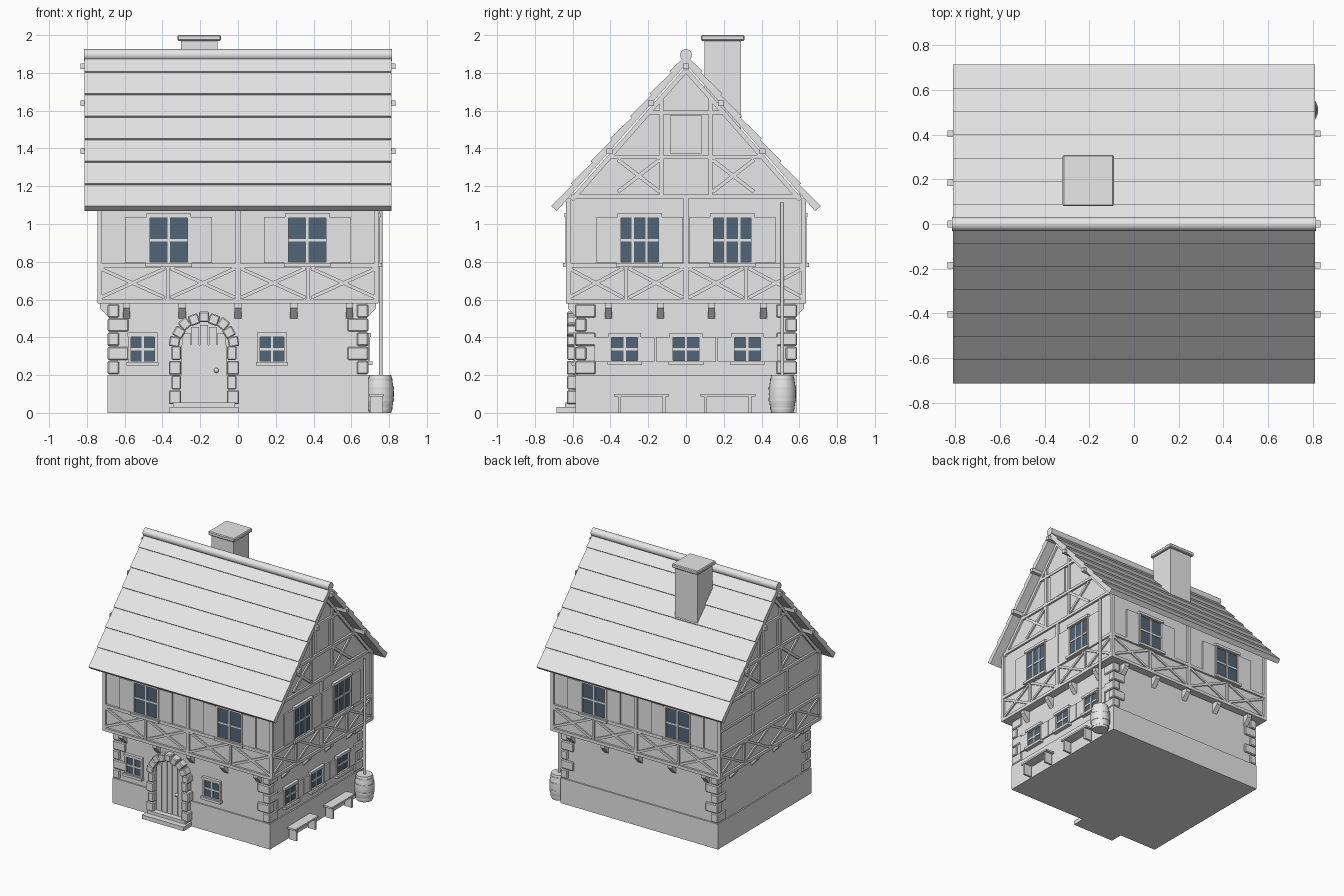
import bpy, bmesh, math
from mathutils import Matrix, Vector

cube = bpy.data.objects.get("Cube")
if cube:
    bpy.data.objects.remove(cube)


def material(name, colour):
    m = bpy.data.materials.new(name)
    m.use_nodes = True
    m.diffuse_color = colour
    m.node_tree.nodes["Principled BSDF"].inputs["Base Color"].default_value = colour
    return m


GREY = material("pale_grey", (0.8, 0.8, 0.8, 1))
GLASS = material("dark_blue_glass", (0.085, 0.13, 0.185, 1))
FRONT, RIGHT, BACK, LEFT = range(4)
parts = {}


def part(name):
    return parts.setdefault(name, bmesh.new())


def turn(side):
    return Matrix.Rotation(side * math.pi / 2, 4, 'Z')


# Box on one side of the house: u runs along the wall, depth runs outwards
def box(name, side, u, z, w, h, d0, d1, tilt=0):
    m = (turn(side) @ Matrix.Translation((u, -(d0 + d1) / 2, z))
         @ Matrix.Rotation(tilt, 4, 'Y') @ Matrix.Diagonal((w, d1 - d0, h, 1)))
    bmesh.ops.create_cube(part(name), size=1, matrix=m)


def strut(name, side, a, b, w, d0, d1):
    du, dz = b[0] - a[0], b[1] - a[1]
    box(name, side, (a[0] + b[0]) / 2, (a[1] + b[1]) / 2,
        math.hypot(du, dz), w, d0, d1, -math.atan2(dz, du))


# Profile of (depth, z) points swept along the wall
def prism(name, side, pts, u0, u1):
    bm, m = part(name), turn(side)
    rings = [[bm.verts.new(m @ Vector((u, -d, z))) for d, z in pts] for u in (u0, u1)]
    for r in rings:
        bm.faces.new(r)
    for i in range(len(pts)):
        j = (i + 1) % len(pts)
        bm.faces.new((rings[0][i], rings[0][j], rings[1][j], rings[1][i]))


def lathe(name, x, y, profile, n=24):
    bm = part(name)
    rings = [[bm.verts.new((x + r * math.cos(i * math.tau / n),
                            y + r * math.sin(i * math.tau / n), z)) for i in range(n)]
             for r, z in profile]
    for a, b in zip(rings, rings[1:]):
        for i in range(n):
            bm.faces.new((a[i], a[i - 1], b[i - 1], b[i]))
    bm.faces.new(rings[0])
    bm.faces.new(rings[-1])


# Glass, frame, glazing bars, sill, lintel and optional shutters
def window(side, u, z, w, h, wall, shutter=0, bars=(0,), f=0.015):
    box("window_glass", side, u, z, w, h, wall, wall + 0.005)
    for s in (-1, 1):
        box("window_frames", side, u + s * (w + f) / 2, z, f, h + 2 * f, wall, wall + 0.018)
        box("window_frames", side, u, z + s * (h + f) / 2, w, f, wall, wall + 0.018)
        if shutter:
            box("shutters", side, u + s * (w / 2 + f + shutter / 2), z,
                shutter, h + 0.01, wall, wall + 0.012)
    for b in bars:
        box("glazing_bars", side, u + b, z, 0.013, h, wall, wall + 0.011)
    box("glazing_bars", side, u, z, w, 0.013, wall, wall + 0.01)
    box("window_sills", side, u, z - h / 2 - f, w + 0.045, 0.02, wall, wall + 0.032)
    box("window_lintels", side, u, z + h / 2 + f, w + 0.035, 0.02, wall, wall + 0.024)


# Masonry, jettied upper storey and gable
box("plinth", FRONT, 0, 0.1, 1.38, 0.2, -0.585, 0.585)
box("ground_floor", FRONT, 0, 0.39, 1.36, 0.4, -0.575, 0.575)
prism("upper_floor", FRONT, [(-0.62, 0.58), (0.62, 0.58), (0.62, 1.125),
                             (0, 1.83), (-0.62, 1.125)], -0.73, 0.73)

# Corner stones alternating long and short
for sx in (-1, 1):
    for sy in (-1, 1):
        for row in range(5):
            a, b = (0.06, 0.11) if row % 2 == 0 else (0.11, 0.06)
            y = -sy * (0.588 - b / 2)
            box("corner_stones", FRONT, sx * (0.69 - a / 2), 0.54 - row * 0.075,
                a, 0.07, y - b / 2, y + b / 2)

# Timber framing on each side
for side in range(4):
    gable = side in (RIGHT, LEFT)
    half, wall, base = (0.635, 0.73, 0.68) if gable else (0.745, 0.62, 0.575)
    out = wall + 0.015
    for z in (0.592, 0.78):
        box("timber_rails", side, 0, z, 2 * half, 0.024, wall, out)
    for u in (-half + 0.0125, 0, half - 0.0125):
        if u or side != LEFT:
            box("timber_posts", side, u, 0.86, 0.025, 0.55, wall, out - 0.001)
    step = half / 2
    for i in range(4):
        u0, u1 = -half + i * step + 0.015, -half + (i + 1) * step - 0.015
        strut("cross_braces", side, (u0, 0.61), (u1, 0.765), 0.018, wall, out - 0.004)
        strut("cross_braces", side, (u0, 0.765), (u1, 0.61), 0.018, wall, out - 0.005)
    for s in (-1, 1):
        box("timber_posts", side, s * step, 0.685, 0.018, 0.18, wall, out - 0.002)
    # Brackets under the overhang
    spots = (-0.41, -0.135, 0.135, 0.41) if gable else (-0.59, -0.295, 0, 0.295, 0.59)
    for u in spots:
        prism("brackets", side, [(base - 0.01, 0.585), (base + 0.05, 0.585),
                                 (base + 0.05, 0.555), (base, 0.5), (base - 0.01, 0.5)],
              u - 0.019, u + 0.019)
    if gable:
        for z, w in ((1.145, 1.22), (1.355, 0.82), (1.59, 0.42)):
            box("gable_rails", side, 0, z, w, 0.022, wall, out)
        for s in (-1, 1):
            strut("gable_rafters", side, (s * 0.605, 1.127), (0, 1.815), 0.024, wall, out)
            box("gable_posts", side, s * 0.13, 1.41, 0.022, 0.53, wall, out - 0.002)
            for za, zb in ((1.17, 1.34), (1.34, 1.17)):
                strut("cross_braces", side, (s * 0.14, za), (s * 0.36, zb),
                      0.02, wall, out - 0.004)
        box("gable_hatch", side, 0, 1.475, 0.165, 0.205, wall, wall + 0.01)

# Plain framed panels on the left side
for s in (-1, 1):
    box("timber_posts", LEFT, s * 0.21, 0.96, 0.025, 0.36, 0.73, 0.744)
box("timber_rails", LEFT, 0, 0.96, 1.25, 0.022, 0.73, 0.743)

# Windows
for u in (-0.367, 0.367):
    window(FRONT, u, 0.915, 0.2, 0.235, 0.62, 0.115)
    window(BACK, u, 0.915, 0.2, 0.235, 0.62, 0.115)
for u in (-0.245, 0.245):
    window(RIGHT, u, 0.915, 0.2, 0.235, 0.73, 0.115, (-0.036, 0.036))
for u in (-0.505, 0.18):
    window(FRONT, u, 0.338, 0.125, 0.125, 0.575)
for u in (-0.325, 0, 0.325):
    window(RIGHT, u, 0.338, 0.138, 0.12, 0.68, 0.075)

# Roof with overlapping courses, stepped along the slope
along, normal = Vector((0.66, -0.752)), Vector((0.752, 0.66))


def slope(s, t):
    return tuple(Vector((0, 1.83)) + along * s + normal * t)


rows = [1.022 - 0.158 * k for k in range(7)] + [-0.05]
outline = [slope(1.022, 0.012)]
for low, high in zip(rows, rows[1:]):
    outline += [slope(low, 0.052), slope(high, 0.041)]
outline += [(0, 1.89), (0, 1.846)]
for s in (-1, 1):
    prism("roof_slopes", FRONT, [(s * y, z) for y, z in outline], -0.812, 0.812)
bmesh.ops.create_cone(part("ridge_cap"), cap_ends=True, segments=24, radius1=0.031,
                      radius2=0.031, depth=1.63, matrix=Matrix.Translation((0, 0, 1.895))
                      @ Matrix.Rotation(math.pi / 2, 4, 'Y'))
for y, z in ((0, 1.835), (0.185, 1.64), (0.405, 1.385)):
    for s in {-1, 1} if y else {1}:
        box("purlins", FRONT, 0, z, 1.67, 0.03, s * y - 0.015, s * y + 0.015)

# Chimney
box("chimney", FRONT, -0.205, 1.7, 0.195, 0.56, -0.29, -0.097)
box("chimney_cap", FRONT, -0.205, 1.985, 0.23, 0.03, -0.31, -0.08)

# Arched door with planks, stone surround and steps
D, cz = -0.18, 0.34
for i in range(5):
    u = (i - 2) * 0.047
    top = cz + math.sqrt(0.125 ** 2 - u * u)
    box("door_planks", FRONT, D + u, (0.04 + top) / 2, 0.043, top - 0.04, 0.57, 0.598)
box("door_back", FRONT, D, 0.2, 0.24, 0.32, 0.57, 0.592)
for s in (-1, 1):
    for row in range(4):
        w = 0.064 if row % 2 == 0 else 0.05
        box("door_stones", FRONT, D + s * (0.122 + w / 2), 0.083 + row * 0.078,
            w, 0.074, 0.56, 0.63)
for i in range(9):
    a = math.pi * (i + 0.5) / 9
    r = 0.153 if i % 2 else 0.158
    box("door_stones", FRONT, D + r * math.cos(a), cz + 0.01 + r * math.sin(a),
        0.056, 0.054, 0.56, 0.63, -a)
box("door_steps", FRONT, D, 0.016, 0.365, 0.032, 0.56, 0.685)
box("door_steps", FRONT, D, 0.044, 0.33, 0.024, 0.56, 0.64)
bmesh.ops.create_uvsphere(part("door_knob"), u_segments=12, v_segments=8, radius=0.013,
                          matrix=Matrix.Translation((-0.115, -0.606, 0.225)))

# Benches along the right wall
for u in (-0.235, 0.222):
    box("benches", RIGHT, u, 0.094, 0.29, 0.014, 0.695, 0.77)
    for s in (-1, 1):
        box("benches", RIGHT, u + s * 0.118, 0.045, 0.016, 0.09, 0.7, 0.765)

# Rain barrel with hoops, and the downpipe above it
profile = []
for i in range(13):
    z = 0.2 * i / 12
    profile.append((0.058 + 0.014 * math.sin(math.pi * i / 12), z))
lathe("rain_barrel", 0.753, 0.51, profile)
for z, r in ((0.025, 0.064), (0.07, 0.0725), (0.13, 0.0725), (0.175, 0.064)):
    lathe("barrel_hoops", 0.753, 0.51, [(r, z - 0.008), (r, z + 0.008)])
lathe("downpipe", 0.756, 0.51, [(0.01, 0.19), (0.01, 1.115)], 12)

# Turn every part into an object
bevelled = {"corner_stones", "door_stones", "chimney_cap"}
rounded = {"ridge_cap", "door_knob", "rain_barrel", "barrel_hoops", "downpipe"}
for name, bm in parts.items():
    bmesh.ops.recalc_face_normals(bm, faces=bm.faces)
    mesh = bpy.data.meshes.new(name)
    bm.to_mesh(mesh)
    bm.free()
    mesh.materials.append(GLASS if name == "window_glass" else GREY)
    ob = bpy.data.objects.new(name, mesh)
    bpy.context.collection.objects.link(ob)
    if name in bevelled:
        mod = ob.modifiers.new("Bevel", 'BEVEL')
        mod.width = 0.006
    if name in rounded:
        bpy.ops.object.select_all(action='DESELECT')
        ob.select_set(True)
        bpy.context.view_layer.objects.active = ob
        bpy.ops.object.shade_smooth_by_angle(angle=math.radians(40))
